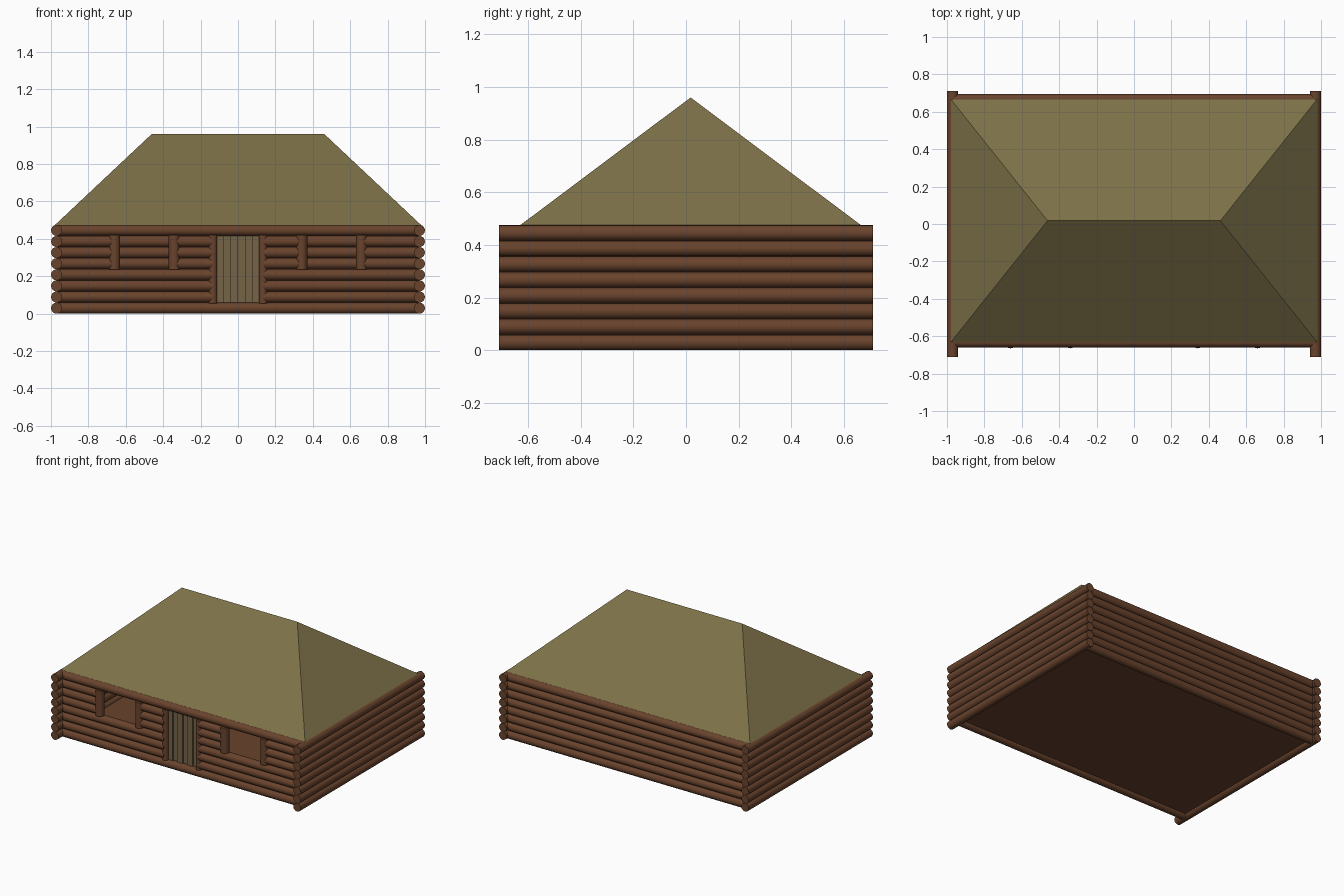
import bpy, bmesh
from mathutils import Vector

if "Cube" in bpy.data.objects:
    bpy.data.objects.remove(bpy.data.objects["Cube"])


def material(name, rgb):
    m = bpy.data.materials.new(name)
    m.diffuse_color = (*rgb, 1)
    m.use_nodes = True
    m.node_tree.nodes["Principled BSDF"].inputs["Base Color"].default_value = m.diffuse_color
    return m


BARK = material("bark", (0.141, 0.056, 0.026))
THATCH = material("thatch", (0.205, 0.165, 0.065))
PLANK = material("plank", (0.18, 0.127, 0.065))

PITCH = 0.0594          # height of one log course
R = PITCH / 2
SIDE_X = 0.97
FRONT_Y, BACK_Y = -0.63, 0.665
EAVE, RIDGE = 0.475, 0.96


def mesh_object(name, bm, mat):
    me = bpy.data.meshes.new(name)
    bmesh.ops.recalc_face_normals(bm, faces=bm.faces[:])
    bm.to_mesh(me)
    bm.free()
    ob = bpy.data.objects.new(name, me)
    me.materials.append(mat)
    bpy.context.collection.objects.link(ob)
    return ob


def log(name, a, b, r=R):
    """Round log with capped ends running from a to b."""
    a, b = Vector(a), Vector(b)
    bm = bmesh.new()
    bmesh.ops.create_cone(bm, cap_ends=True, segments=16, radius1=r, radius2=r,
                          depth=(b - a).length)
    rot = (b - a).to_track_quat('Z', 'Y').to_matrix()
    bmesh.ops.rotate(bm, matrix=rot, verts=bm.verts)
    bmesh.ops.translate(bm, vec=(a + b) / 2, verts=bm.verts)
    for f in bm.faces:
        f.smooth = len(f.verts) == 4
    for e in bm.edges:
        e.smooth = all(len(f.verts) == 4 for f in e.link_faces)
    return mesh_object(name, bm, BARK)


def box(name, lo, hi, mat):
    bm = bmesh.new()
    bmesh.ops.create_cube(bm, size=1)
    lo, hi = Vector(lo), Vector(hi)
    bmesh.ops.scale(bm, vec=hi - lo, verts=bm.verts)
    bmesh.ops.translate(bm, vec=(lo + hi) / 2, verts=bm.verts)
    return mesh_object(name, bm, mat)


# Log walls: front courses are split around the door and the two windows
DOOR, WIN_IN, WIN_OUT = 0.134, 0.341, 0.66
for i in range(8):
    z = R + i * PITCH
    for side, s in (("left", -1), ("right", 1)):
        log(f"{side}_wall_log", (s * SIDE_X, -0.71, z), (s * SIDE_X, 0.71, z))
    log("back_wall_log", (-SIDE_X, BACK_Y, z), (SIDE_X, BACK_Y, z))
    if i in (0, 7):
        spans = [(-SIDE_X, SIDE_X)]
    elif i < 4:
        spans = [(-SIDE_X, -DOOR), (DOOR, SIDE_X)]
    else:
        spans = [(-SIDE_X, -WIN_OUT), (-WIN_IN, -DOOR),
                 (DOOR, WIN_IN), (WIN_OUT, SIDE_X)]
    for a, b in spans:
        log("front_wall_log", (a, FRONT_Y, z), (b, FRONT_Y, z))

# Upright posts beside the openings
for s in (-1, 1):
    for x in (WIN_IN, WIN_OUT):
        log("window_post", (s * x, FRONT_Y - 0.005, 0.235),
            (s * x, FRONT_Y - 0.005, 0.42))
    log("door_post", (s * DOOR, FRONT_Y - 0.005, 0.055),
        (s * DOOR, FRONT_Y - 0.005, 0.42), 0.0225)

# Door of vertical planks set at alternating depths
N, W = 6, 0.236
for i in range(N):
    x0 = -W / 2 + i * W / N
    d = 0.010 * (i % 2)
    box("door_plank", (x0, FRONT_Y - 0.004 + d, 0.05),
        (x0 + W / N, FRONT_Y + 0.016 + d, 0.425), PLANK)

# Floor
box("floor", (-SIDE_X, FRONT_Y, 0.025), (SIDE_X, BACK_Y, 0.035), BARK)

# Hipped roof, an open shell of four faces
bm = bmesh.new()
mid = (FRONT_Y + BACK_Y) / 2
fl, fr, br, bl, rl, rr = [bm.verts.new(p) for p in (
    (-0.978, FRONT_Y, EAVE), (0.978, FRONT_Y, EAVE),
    (0.978, BACK_Y, EAVE), (-0.978, BACK_Y, EAVE),
    (-0.462, mid, RIDGE), (0.462, mid, RIDGE))]
for f in ((fl, fr, rr, rl), (br, bl, rl, rr), (fr, br, rr), (bl, fl, rl)):
    bm.faces.new(f)
mesh_object("roof", bm, THATCH)
